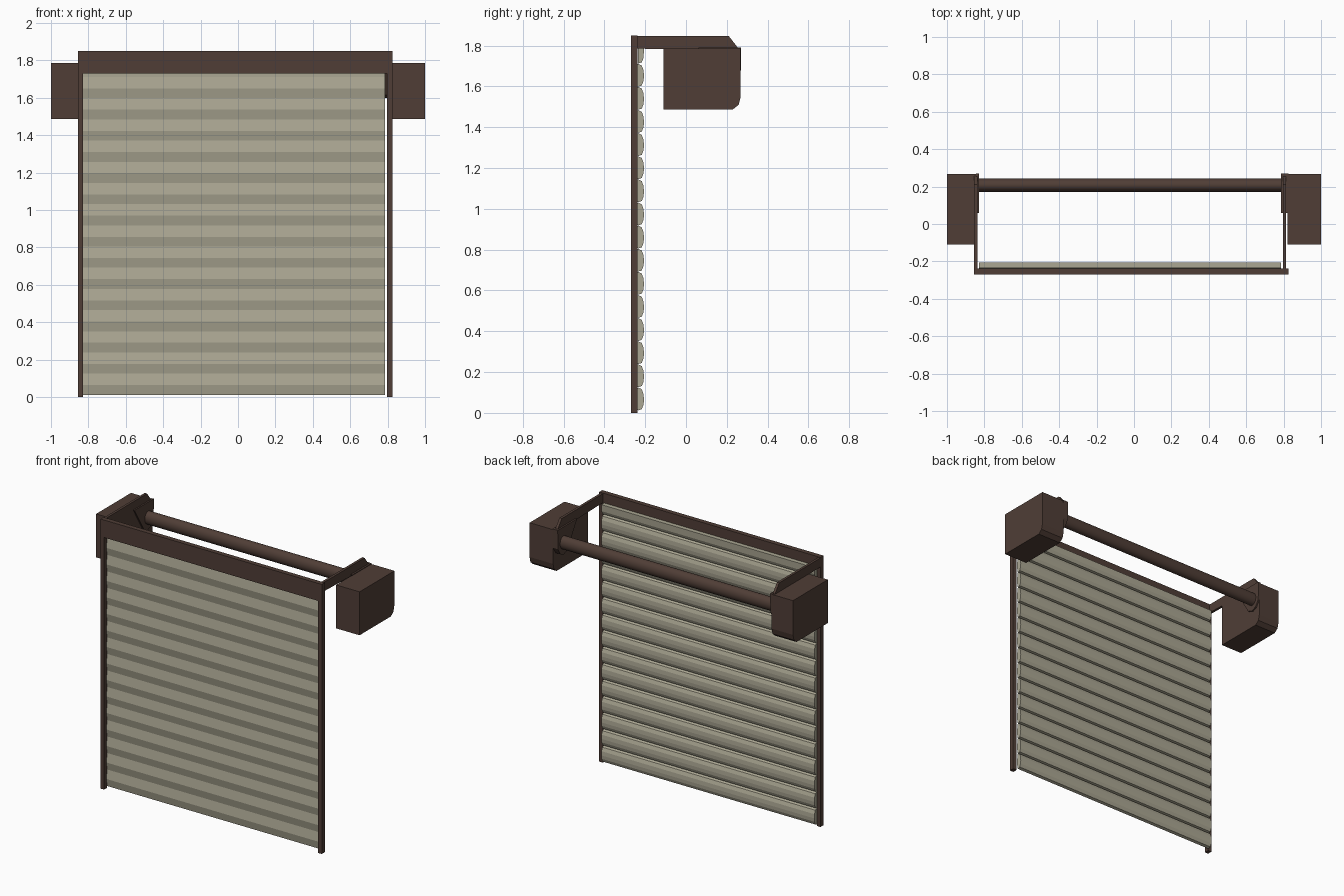
import bpy, bmesh, math

if "Cube" in bpy.data.objects:
    bpy.data.objects.remove(bpy.data.objects["Cube"])


def material(name, rgb):
    m = bpy.data.materials.new(name)
    m.diffuse_color = (*rgb, 1)
    m.use_nodes = True
    m.node_tree.nodes["Principled BSDF"].inputs["Base Color"].default_value = m.diffuse_color
    return m


brown = material("dark_brown", (0.080, 0.048, 0.037))
stone = material("stone_grey", (0.410, 0.388, 0.293))


def extrude_x(name, profile, x0, x1, mat):
    """Solid made from a (y, z) profile swept from x0 to x1."""
    bm = bmesh.new()
    face = bm.faces.new([bm.verts.new((x0, y, z)) for y, z in profile])
    new = bmesh.ops.extrude_face_region(bm, geom=[face])["geom"]
    for v in new:
        if isinstance(v, bmesh.types.BMVert):
            v.co.x = x1
    bmesh.ops.recalc_face_normals(bm, faces=bm.faces)
    mesh = bpy.data.meshes.new(name)
    bm.to_mesh(mesh)
    bm.free()
    mesh.materials.append(mat)
    obj = bpy.data.objects.new(name, mesh)
    bpy.context.collection.objects.link(obj)
    return obj


def box(name, x0, x1, y0, y1, z0, z1, mat):
    return extrude_x(name, [(y0, z0), (y1, z0), (y1, z1), (y0, z1)], x0, x1, mat)


# Front frame: two guide posts and a header
box("left_post", -0.855, -0.828, -0.27, -0.237, 0, 1.85, brown)
box("right_post", 0.796, 0.825, -0.27, -0.237, 0, 1.85, brown)
box("header", -0.828, 0.796, -0.27, -0.237, 1.73, 1.85, brown)

# Curtain of slats: rounded behind, shallow ridge in front
PITCH = 0.1133
SLAT = [(-0.236, 0.0), (-0.217, 0.006), (-0.208, 0.028), (-0.206, 0.052),
        (-0.208, 0.080), (-0.217, 0.104), (-0.236, PITCH), (-0.246, 0.052)]
for i in range(15):
    z = 0.012 + i * PITCH
    extrude_x("slat", [(y, z + dz) for y, dz in SLAT], -0.83, 0.787, stone)
# Last part slat tucked behind the header
z = 0.012 + 15 * PITCH
extrude_x("top_slat", [(-0.236, z), (-0.217, z + 0.006), (-0.208, z + 0.028),
                       (-0.206, 1.785), (-0.236, 1.785)], -0.83, 0.787, stone)

# Side arms reaching back from the header
ARM = [(-0.237, 1.785), (-0.237, 1.846), (0.21, 1.846), (0.265, 1.775), (0.2, 1.775)]
extrude_x("left_arm", ARM, -0.855, -0.838, brown)
extrude_x("right_arm", ARM, 0.796, 0.814, brown)

# Tapered hanger plates holding the barrel
HANGER = [(0.06, 1.79), (0.27, 1.79), (0.268, 1.66), (0.24, 1.615),
          (0.205, 1.60), (0.165, 1.615)]
extrude_x("left_hanger", HANGER, -0.845, -0.828, brown)
extrude_x("right_hanger", HANGER, 0.785, 0.826, brown)

# Drive housings with a clipped lower back corner
HOUSING = [(-0.11, 1.487), (0.23, 1.487), (0.258, 1.51), (0.268, 1.55),
           (0.268, 1.785), (-0.11, 1.785)]
extrude_x("left_housing", HOUSING, -1.0, -0.838, brown)
extrude_x("right_housing", HOUSING, 0.822, 1.0, brown)

# Winding barrel between the hangers
N = 24
ring = [(0.208 + 0.036 * math.cos(2 * math.pi * k / N),
         1.685 + 0.045 * math.sin(2 * math.pi * k / N)) for k in range(N)]
barrel = extrude_x("barrel", ring, -0.835, 0.788, brown)
bpy.context.view_layer.objects.active = barrel
barrel.select_set(True)
bpy.ops.object.shade_smooth_by_angle()
